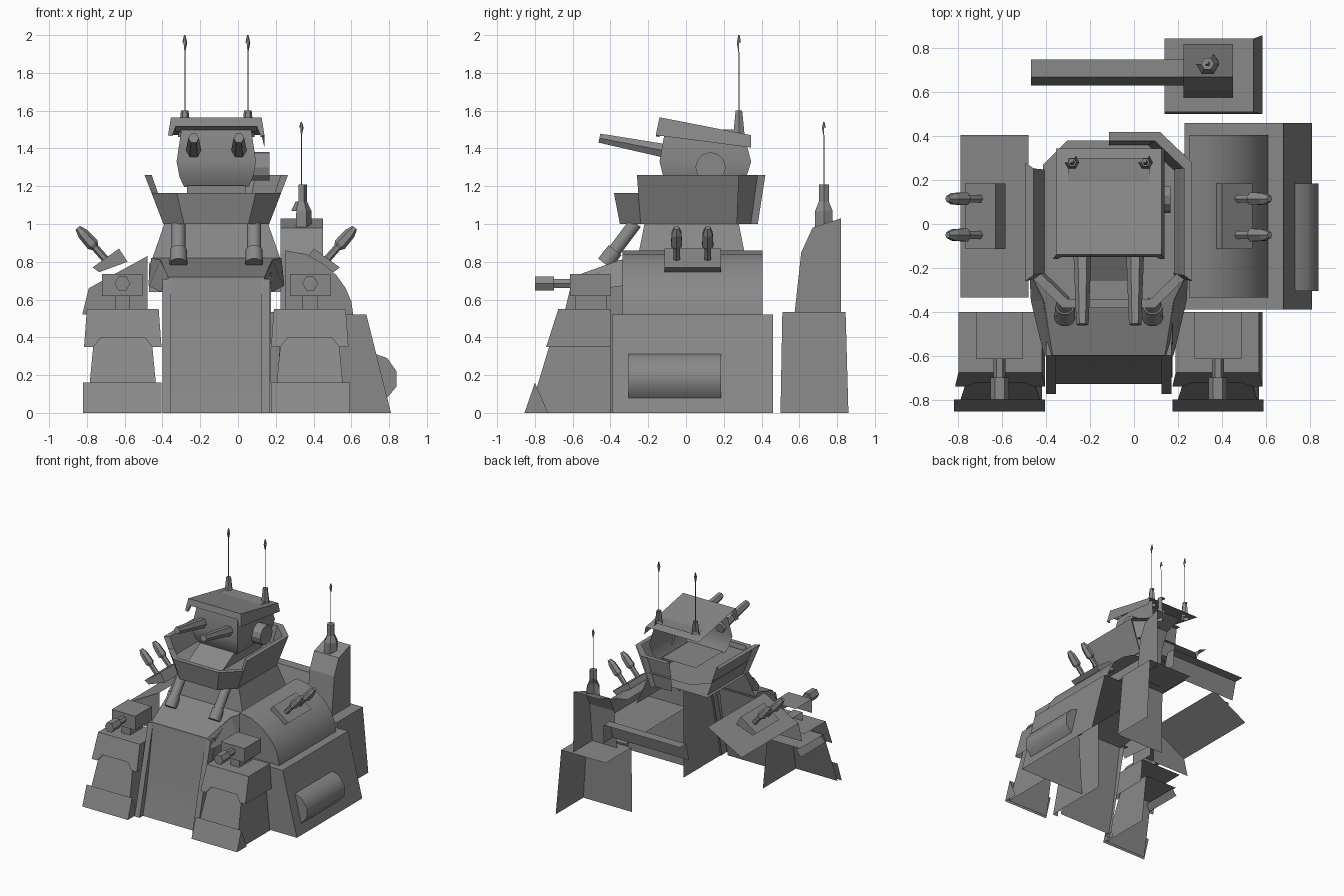
import bpy, bmesh, math
from mathutils import Vector

if "Cube" in bpy.data.objects:
    bpy.data.objects.remove(bpy.data.objects["Cube"])

grey = bpy.data.materials.new("stone_grey")
grey.use_nodes = True
grey.diffuse_color = (0.25, 0.25, 0.25, 1)
grey.node_tree.nodes["Principled BSDF"].inputs["Base Color"].default_value = (0.25, 0.25, 0.25, 1)

XC = -0.115                             # symmetry axis of the main building
SEEN = Vector((0.5, -0.85, 0.3))        # the shell only has faces turned this way


def finish(name, bm, cull, closed, smooth):
    bmesh.ops.recalc_face_normals(bm, faces=bm.faces)
    bm.normal_update()
    away = [f for f in bm.faces if f.normal.dot(SEEN) < 0]
    if not closed:
        bmesh.ops.reverse_faces(bm, faces=away)
    elif cull:
        bmesh.ops.delete(bm, geom=away, context='FACES')
    me = bpy.data.meshes.new(name)
    bm.to_mesh(me)
    bm.free()
    me.materials.append(grey)
    ob = bpy.data.objects.new(name, me)
    bpy.context.collection.objects.link(ob)
    if smooth:
        bpy.ops.object.select_all(action='DESELECT')
        ob.select_set(True)
        bpy.context.view_layer.objects.active = ob
        bpy.ops.object.shade_smooth_by_angle(angle=math.radians(40))


def loft(name, rings, closed=True, cull=True, smooth=False):
    """Bridge rings of equal length; closed rings get end caps."""
    bm = bmesh.new()
    vs = [[bm.verts.new(p) for p in r] for r in rings]
    n = len(rings[0])
    for a, b in zip(vs, vs[1:]):
        for i in range(n if closed else n - 1):
            j = (i + 1) % n
            bm.faces.new((a[i], a[j], b[j], b[i]))
    if closed:
        bm.faces.new(vs[0])
        bm.faces.new(vs[-1])
    finish(name, bm, cull, closed, smooth)


def rect(x0, x1, y0, y1, z):
    return [(x0, y0, z), (x1, y0, z), (x1, y1, z), (x0, y1, z)]


def side_prism(name, yz, x0, x1):
    loft(name, [[(x, y, z) for y, z in yz] for x in (x0, x1)])


def tube(name, start, direction, profile, sides=8, **k):
    """Turned shape: profile lists (distance, radius) along direction."""
    d = Vector(direction).normalized()
    u = d.cross(Vector((0, 1, 0) if abs(d.y) < 0.9 else (0, 0, 1))).normalized()
    w = d.cross(u)
    rings = []
    for t, r in profile:
        c = Vector(start) + d * t
        rings.append([c + r * (math.cos(a) * u + math.sin(a) * w)
                      for a in [2 * math.pi * i / sides for i in range(sides)]])
    loft(name, rings, **k)


def mx(s, d):
    return XC + s * d


for s, side in ((1, "left"), (-1, "right")):
    # front towers
    def block(name, pts, front, back=-0.40):
        loft(side + name, [[(mx(s, 0.495 + x), front(z), z) for x, z in pts],
                           [(mx(s, 0.495 + x), back, z) for x, z in pts]])
    block("_tower_body", [(-0.19, 0), (0.19, 0), (0.15, 0.42), (-0.15, 0.42)],
          lambda z: -0.83 + 0.3 * z)
    block("_tower_top", [(-0.205, 0.35), (-0.155, 0.35), (-0.115, 0.40), (0.115, 0.40),
                         (0.155, 0.35), (0.205, 0.35), (0.19, 0.55), (-0.19, 0.55)],
          lambda z: -0.74 + 0.32 * (z - 0.35))
    side_prism(side + "_tower_foot", [(-0.855, 0), (-0.80, 0.16), (-0.73, 0)],
               mx(s, 0.29), mx(s, 0.705))
    # gun turret on each tower
    cx = mx(s, 0.497)
    loft(side + "_turret_neck", [rect(cx - 0.04, cx + 0.04, -0.585, -0.42, z) for z in (0.55, 0.62)])
    loft(side + "_turret_box", [rect(cx - 0.107, cx + 0.107, -0.615, -0.40, z) for z in (0.62, 0.735)])
    tube(side + "_turret_gun", (cx, -0.61, 0.685), (0, -1, 0),
         [(0, 0.027), (0.09, 0.027), (0.09, 0.042), (0.19, 0.042)], 6, cull=False)
    # flank hatch and its twin guns
    loft(side + "_hatch", [[(mx(s, x), y, z) for x, z in
                            ((0.655, 0.77), (0.515, 0.87), (0.47, 0.80), (0.62, 0.745))]
                           for y in (-0.115, 0.185)], cull=False)
    for i, y in enumerate((-0.05, 0.115)):
        tube(f"{side}_flank_gun_{i}", (mx(s, 0.575), y, 0.80), (s * 0.66, 0, 0.75),
             [(0, 0.02), (0.10, 0.02), (0.12, 0.034), (0.20, 0.03), (0.24, 0.015)], 6, cull=False)
    # gate pillars
    side_prism(side + "_gate_pillar", [(-0.775, 0), (-0.60, 0.71), (-0.54, 0.71), (-0.70, 0)],
               mx(s, 0.285), mx(s, 0.24))
    # hood wings
    loft(side + "_hood_wing", [[(mx(s, 0.255), -0.60, 0.72), (mx(s, 0.295), -0.35, 0.81),
                                (mx(s, 0.345), -0.25, 0.82)],
                               [(mx(s, 0.295), -0.60, 0.64), (mx(s, 0.355), -0.35, 0.67),
                                (mx(s, 0.36), -0.25, 0.68)]], closed=False)
    # slanted struts
    tube(side + "_strut", (mx(s, 0.2), -0.43, 0.79), (0, 0.17, 0.225),
         [(0, 0.047), (0.09, 0.045), (0.09, 0.037), (0.27, 0.037)], 10, smooth=True, cull=False)
    # head guns and roof aerials
    tube(side + "_head_gun", (mx(s, 0.12), -0.10, 1.385), (0, -0.36, 0.07),
         [(0, 0.042), (0.365, 0.028)], 6, cull=False)
    tube(side + "_aerial", (mx(s, 0.167), 0.28, 1.46), (0, 0, 1),
         [(0, 0.036), (0.14, 0.02), (0.14, 0.003), (0.45, 0.003), (0.50, 0.013), (0.54, 0.004)], 6)

# gate door, inner passage wall and hood
loft("gate_door", [[(x, -0.73 + 0.13 * (z / 0.71) ** 0.8, z) for z in (0, 0.15, 0.3, 0.45, 0.6, 0.71)]
                   for x in (mx(-1, 0.245), mx(1, 0.245))], closed=False, smooth=True)
side_prism("gate_side_wall", [(-0.70, 0), (-0.54, 0.71), (-0.36, 0.79), (-0.22, 0.82), (-0.22, 0)],
           0.16, 0.175)
loft("hood_top", [[(mx(-1, 0.255), -0.60, z), (mx(1, 0.255), -0.60, z),
                   (mx(1, 0.30), -0.34, z + 0.09), (mx(1, 0.345), -0.25, z + 0.10),
                   (mx(-1, 0.345), -0.25, z + 0.10), (mx(-1, 0.30), -0.34, z + 0.09)]
                  for z in (0.695, 0.72)])

# flank blocks: the left one is complete, the right one only shows its upper slope
loft("left_base", [rect(0.20, 0.81, -0.39, 0.46, 0), rect(0.23, 0.68, -0.39, 0.46, 0.52)])
barrel = [(0.61, 0.52), (0.60, 0.59), (0.57, 0.66), (0.52, 0.73), (0.45, 0.79), (0.36, 0.84), (0.25, 0.86)]
loft("left_barrel", [[(x, y, z) for x, z in barrel] for y in (-0.335, 0.405)],
     closed=False, smooth=True)
loft("left_barrel_front", [[(x, -0.335, z) for x, z in barrel],
                           [(0.25, -0.335, z) for x, z in barrel]], closed=False)
loft("right_slope", [[(x, y, z) for x, z in ((-0.79, 0.66), (-0.48, 0.83))] for y in (-0.335, 0.405)],
     closed=False)
slope_front = [(-0.825, 0.52), (-0.79, 0.66), (-0.48, 0.83)]
loft("right_slope_front", [[(x, -0.335, z) for x, z in slope_front],
                           [(-0.48, -0.335, z) for x, z in slope_front]], closed=False)

# side tank
loft("side_tank", [[(x, y, z) for x, z in ((0.72, 0.315), (0.79, 0.29), (0.84, 0.22), (0.84, 0.14),
                                           (0.79, 0.08), (0.775, 0.08))]
                   for y in (-0.305, 0.185)], cull=False, smooth=True)


# neck and collar
def octagon(hx, y0, y1, cx, cy, z):
    return [(XC + x, y, z) for x, y in
            ((-hx + cx, y0), (hx - cx, y0), (hx, y0 + cy), (hx, y1 - cy),
             (hx - cx, y1), (-hx + cx, y1), (-hx, y1 - cy), (-hx, y0 + cy))]


loft("neck", [rect(mx(-1, 0.345), mx(1, 0.345), -0.26, 0.32, 0.80),
              rect(mx(-1, 0.275), mx(1, 0.275), -0.22, 0.28, 1.0)])
low = octagon(0.28, -0.35, 0.38, 0.11, 0.11, 1.0)
high = octagon(0.38, -0.40, 0.42, 0.147, 0.14, 1.26)
centre = Vector((XC, 0.01, 0))


def collar_panel(name, i, height, cut=1.0):
    j = (i + 1) % 8
    f = (height - 1.0) / 0.26
    a, b = Vector(low[i]), Vector(low[j])
    c, d = b.lerp(Vector(high[j]), f), a.lerp(Vector(high[i]), f)
    outer = [a, a.lerp(b, cut), d.lerp(c, cut), d]
    inner = [Vector((centre.x + (p.x - centre.x) * 0.9, centre.y + (p.y - centre.y) * 0.9, p.z))
             for p in outer]
    # the front right panel is seen edge-on, so it keeps every face
    loft(name, [outer, inner], cull=i != 7)


for name, i, height in (("collar_front", 0, 1.165), ("collar_front_left", 1, 1.165),
                        ("collar_left", 2, 1.26), ("collar_back_left", 3, 1.26),
                        ("collar_right", 6, 1.26), ("collar_front_right", 7, 1.165)):
    collar_panel(name, i, height)
collar_panel("collar_back", 4, 1.26, 0.5)
loft("collar_floor", [octagon(0.30, -0.35, 0.38, 0.11, 0.11, z) for z in (1.09, 1.12)])
loft("head_plinth", [rect(mx(-1, 0.155), mx(1, 0.155), -0.26, 0.26, 1.12),
                     rect(mx(-1, 0.155), mx(1, 0.155), -0.11, 0.26, 1.205)])

# head and ear
loft("head", [rect(mx(-1, hx), mx(1, hx), y0, y1, z) for hx, y0, y1, z in
              ((0.17, -0.09, 0.29, 1.195), (0.195, -0.12, 0.32, 1.25), (0.21, -0.14, 0.345, 1.33),
               (0.185, -0.11, 0.30, 1.50))], smooth=True)
tube("ear", (0.07, 0.13, 1.30), (1, 0, 0), [(0, 0.08), (0.097, 0.08)], 12)

# roof with a notched front brim and a side skirt
edge = [(-0.14, 1.565), (0.345, 1.47)]
brim = [(-0.16, 1.47), (0.345, 1.405)]
loft("roof_top", [[(mx(s, 0.24), y, z) for s in (-1, 1)] for y, z in edge], closed=False)
loft("roof_skirt", [[(mx(1, 0.24), y, z) for y, z in edge],
                    [(mx(1, 0.255), y, z) for y, z in brim]], closed=False)
notch = [(-0.24, 1.565), (0.24, 1.565), (0.255, 1.47), (0.235, 1.465),
         (0.215, 1.515), (-0.215, 1.515), (-0.235, 1.465), (-0.255, 1.47)]
loft("roof_brim", [[(mx(1, x), -0.14 - (1.565 - z) * 0.2 + t, z - t * 0.2) for x, z in notch]
                   for t in (0, 0.02)])
loft("roof_underside", [[(mx(s, 0.215), y, z) for s in (-1, 1)]
                        for y, z in ((-0.13, 1.515), (-0.10, 1.49))], closed=False)

# rear tower with bottle mast
loft("rear_tower_base", [rect(0.14, 0.585, 0.50, 0.86, 0), rect(0.14, 0.545, 0.51, 0.845, 0.535)])
side_prism("rear_tower_top", [(0.575, 0.53), (0.61, 0.85), (0.67, 0.98), (0.82, 1.03), (0.82, 0.53)],
           0.225, 0.45)
tube("rear_mast", (0.335, 0.73, 0.98), (0, 0, 1),
     [(0, 0.055), (0.09, 0.053), (0.14, 0.03), (0.23, 0.03), (0.23, 0.003),
      (0.49, 0.003), (0.53, 0.012), (0.56, 0.004)], 6)

# rear wall beam
side_prism("rear_beam", [(0.63, 0.64), (0.67, 0.79), (0.75, 0.79), (0.75, 0.64)], -0.47, 0.225)
